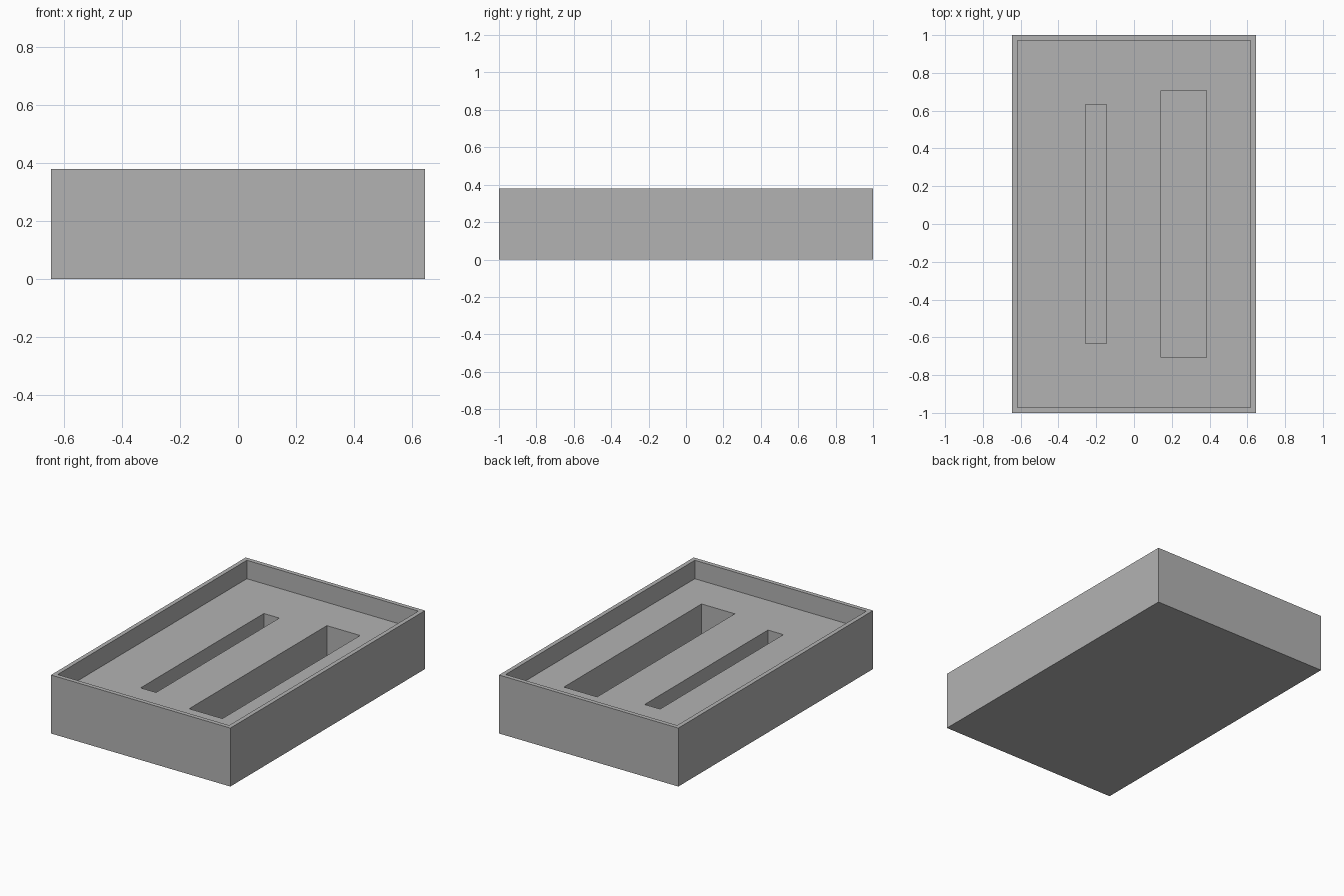
import bpy
import bmesh
from mathutils import Matrix

cube = bpy.data.objects.get("Cube")
if cube:
    bpy.data.objects.remove(cube, do_unlink=True)

grey = bpy.data.materials.new("plain grey")
grey.use_nodes = True
grey.diffuse_color = (0.45, 0.45, 0.45, 1)
grey.node_tree.nodes["Principled BSDF"].inputs["Base Color"].default_value = grey.diffuse_color


def box(name, low, high):
    """Box between two opposite corners."""
    size = [b - a for a, b in zip(low, high)]
    centre = [(a + b) / 2 for a, b in zip(low, high)]
    bm = bmesh.new()
    bmesh.ops.create_cube(bm, size=1, matrix=Matrix.Translation(centre) @ Matrix.Diagonal((*size, 1)))
    mesh = bpy.data.meshes.new(name)
    bm.to_mesh(mesh)
    bm.free()
    mesh.materials.append(grey)
    obj = bpy.data.objects.new(name, mesh)
    bpy.context.collection.objects.link(obj)
    return obj


def cut(target, cutter):
    """Subtract the cutter, then discard it."""
    cutter.hide_render = True
    mod = target.modifiers.new("cut", "BOOLEAN")
    mod.operation = "DIFFERENCE"
    mod.solver = "EXACT"
    mod.object = cutter
    bpy.context.view_layer.objects.active = target
    bpy.ops.object.modifier_apply(modifier=mod.name)
    bpy.data.objects.remove(cutter, do_unlink=True)


HEIGHT, DECK, FLOOR = 0.38, 0.26, 0.03

# Solid tray block
tray = box("tray", (-0.645, -1, 0), (0.645, 1, HEIGHT))

# Shallow recess inside the thin rim
cut(tray, box("recess_cutter", (-0.617, -0.972, DECK), (0.617, 0.972, HEIGHT + 0.1)))

# Narrow and wide slots sunk into the deck
for name, x0, x1, y in (("narrow_slot", -0.257, -0.146, 0.633), ("wide_slot", 0.144, 0.383, 0.707)):
    cut(tray, box(name + "_cutter", (x0, -y, FLOOR), (x1, y, DECK + 0.05)))
